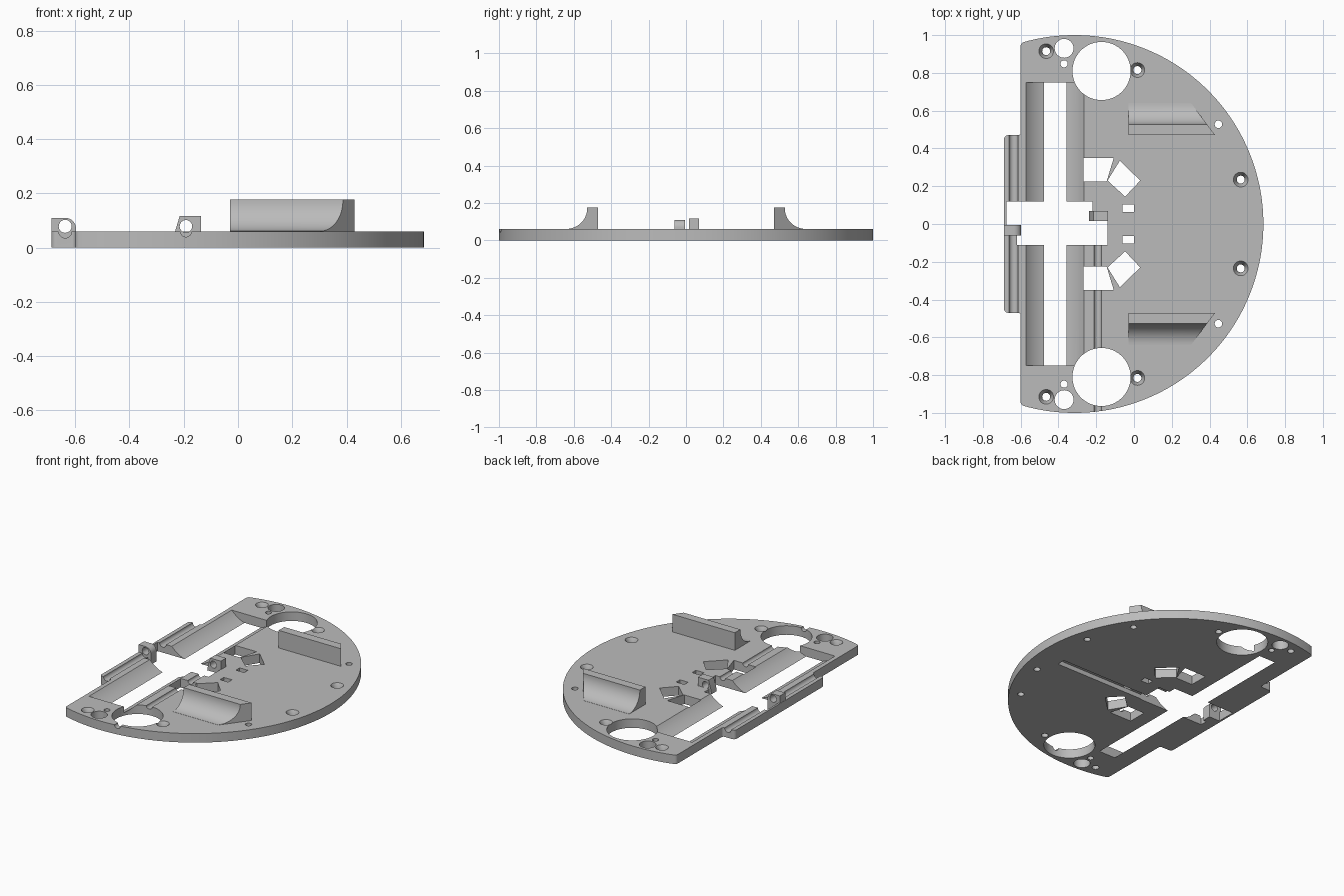
import bpy, bmesh, math
from mathutils import Matrix

if "Cube" in bpy.data.objects:
    bpy.data.objects.remove(bpy.data.objects["Cube"])

T = 0.06  # plate thickness
grey = bpy.data.materials.new("plain grey")
grey.diffuse_color = (0.5, 0.5, 0.5, 1)
grey.use_nodes = True
grey.node_tree.nodes["Principled BSDF"].inputs["Base Color"].default_value = grey.diffuse_color


def prism(name, pts, lo, hi, axis="z"):
    """Extrude a 2D outline: (x, y) along z, (x, z) along y, or (y, z) along x."""
    place = {"z": lambda a, b, t: (a, b, t),
             "y": lambda a, b, t: (a, t, b),
             "x": lambda a, b, t: (t, a, b)}[axis]
    bm = bmesh.new()
    low = [bm.verts.new(place(a, b, lo)) for a, b in pts]
    high = [bm.verts.new(place(a, b, hi)) for a, b in pts]
    bm.faces.new(low)
    bm.faces.new(high[::-1])
    for i in range(len(pts)):
        j = (i + 1) % len(pts)
        bm.faces.new((low[i], high[i], high[j], low[j]))
    bmesh.ops.recalc_face_normals(bm, faces=bm.faces)
    me = bpy.data.meshes.new(name)
    bm.to_mesh(me)
    bm.free()
    me.materials.append(grey)
    ob = bpy.data.objects.new(name, me)
    bpy.context.collection.objects.link(ob)
    return ob


def arc(cx, cy, r, a0, a1, n):
    return [(cx + r * math.cos(math.radians(a0 + (a1 - a0) * i / n)),
             cy + r * math.sin(math.radians(a0 + (a1 - a0) * i / n))) for i in range(n + 1)]


def circle(cx, cy, r, n=32):
    return arc(cx, cy, r, 0, 360, n)[:-1]


def rect(x0, x1, y0, y1):
    return [(x0, y0), (x1, y0), (x1, y1), (x0, y1)]


def cone(x, y, r0, r1, z0, z1):
    bm = bmesh.new()
    bmesh.ops.create_cone(bm, cap_ends=True, segments=32, radius1=r0, radius2=r1, depth=z1 - z0,
                          matrix=Matrix.Translation((x, y, (z0 + z1) / 2)))
    me = bpy.data.meshes.new("countersink")
    bm.to_mesh(me)
    bm.free()
    me.materials.append(grey)
    ob = bpy.data.objects.new("countersink", me)
    bpy.context.collection.objects.link(ob)
    return ob


def cut(target, cutter):
    bpy.context.view_layer.objects.active = target
    m = target.modifiers.new("cut", "BOOLEAN")
    m.operation, m.solver, m.object = "DIFFERENCE", "EXACT", cutter
    bpy.ops.object.modifier_apply(modifier=m.name)
    bpy.data.objects.remove(cutter, do_unlink=True)


def through(pts):
    cut(plate, prism("hole", pts, -0.05, 0.15))


# Base plate: round disc cut off straight, with a shallow tab on the straight side
upper = arc(-0.315, 0, 1, 0, 104, 80)
upper += arc(-0.58, 0.943, 0.02, 110, 180, 5)
upper += [(-0.6, 0.485)] + arc(-0.615, 0.485, 0.015, 0, -90, 4)[1:]
upper += arc(-0.668, 0.45, 0.02, 90, 180, 5)
plate = prism("base_plate", upper + [(x, -y) for x, y in upper[:0:-1]], 0, T)

# Curved trough with its open bottom
cut(plate, prism("trough", circle(-0.418, 0.195, 0.204, 96), -0.75, 0.75, "y"))
# Central opening, stepped around the two pivots
through(rect(-0.675, -0.22, -0.005, 0.12))
through(rect(-0.62, -0.14, -0.11, 0.07))
# Axle grooves
cut(plate, prism("tab_groove", circle(-0.637, T, 0.024, 24), -0.6, 0.6, "y"))
cut(plate, prism("plate_groove", circle(-0.192, T, 0.02, 24), -1.1, -0.1, "y"))
# Wire channel on the underside
cut(plate, prism("wire_channel", rect(-0.2, 0.51, -0.105, -0.05), -0.05, 0.03))

# Mirrored holes
for s in (1, -1):
    for x, y, r, n in ((-0.172, 0.81, 0.154, 64), (-0.37, 0.93, 0.05, 32),
                       (-0.37, 0.848, 0.019, 24), (0.447, 0.528, 0.02, 24)):
        through(circle(x, s * y, r, n))
    for x, y in ((-0.465, 0.915), (0.018, 0.815), (0.565, 0.235)):
        through(circle(x, s * y, 0.021, 24))
        cut(plate, cone(x, s * y, 0.02, 0.04, 0.025, T + 0.002))
    through(rect(-0.06, 0.0, s * 0.083 - 0.02, s * 0.083 + 0.02))
    for quad in ([(-0.267, 0.35), (-0.107, 0.35), (-0.145, 0.225), (-0.267, 0.225)],
                 [(-0.075, 0.335), (0.033, 0.23), (-0.047, 0.145), (-0.14, 0.23)]):
        through([(x, s * y) for x, y in quad])

# Upright ribs with a concave outer foot and a slanted end
parts = [plate]
for s, side in ((1, "back"), (-1, "front")):
    prof = [(0.47, T - 0.005), (0.47, 0.177), (0.528, 0.177)]
    prof += arc(0.64, 0.173, 0.112, 180, 270, 16) + [(0.64, T - 0.005)]
    rib = prism(side + "_rib", [(s * y, z) for y, z in prof], -0.03, 0.43, "x")
    for v in rib.data.vertices:
        if v.co.x > 0.2:
            v.co.x -= (abs(v.co.y) - 0.47) * 0.75
    parts.append(rib)

# Pivot blocks with bored holes
edge_pivot = prism("edge_pivot", [(-0.687, 0), (-0.597, 0), (-0.597, 0.07)]
                   + arc(-0.637, 0.07, 0.04, 0, 90, 8)[1:] + [(-0.687, 0.11)], -0.062, -0.005, "y")
cut(edge_pivot, prism("bore", circle(-0.637, 0.079, 0.024, 24), -0.2, 0.2, "y"))
inner_pivot = prism("inner_pivot", [(-0.237, 0.03), (-0.137, 0.03), (-0.137, 0.117), (-0.215, 0.117),
                                    (-0.232, T)], 0.015, 0.07, "y")
cut(inner_pivot, prism("bore", circle(-0.192, 0.079, 0.023, 24), -0.2, 0.2, "y"))
parts += [edge_pivot, inner_pivot]

# Smooth curved walls, keep edges crisp
for ob in parts:
    bpy.ops.object.select_all(action="DESELECT")
    ob.select_set(True)
    bpy.context.view_layer.objects.active = ob
    bpy.ops.object.shade_smooth_by_angle(angle=math.radians(30))
